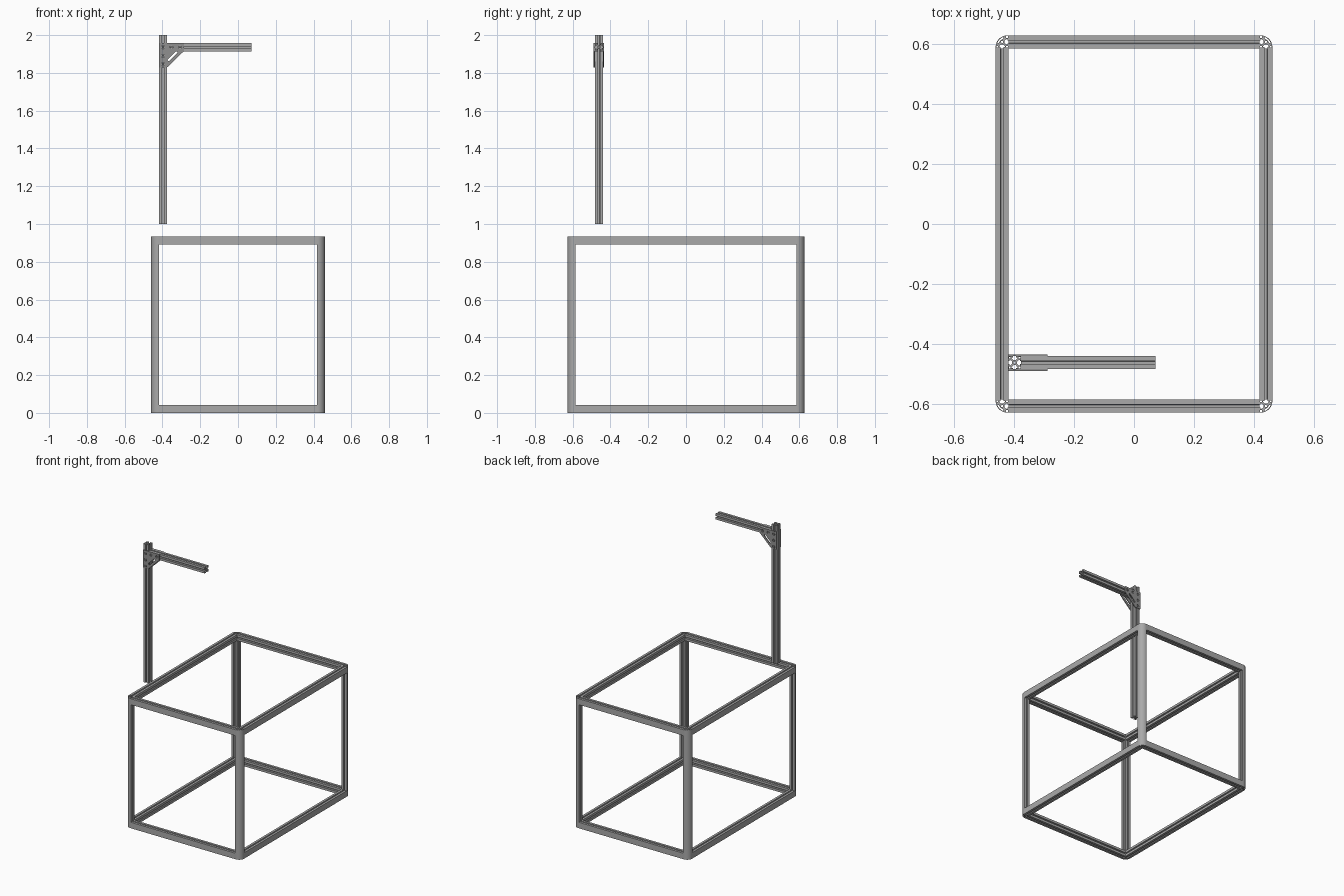
import bpy, bmesh
from math import cos, sin, pi, radians
from mathutils import Vector, Matrix

if "Cube" in bpy.data.objects:
    bpy.data.objects.remove(bpy.data.objects["Cube"])

W = 0.043                     # width of every extrusion
X, Y, Z = Vector((1, 0, 0)), Vector((0, 1, 0)), Vector((0, 0, 1))


def material(name, value):
    m = bpy.data.materials.new(name)
    m.use_nodes = True
    colour = (value, value, value, 1)
    m.diffuse_color = colour
    m.node_tree.nodes["Principled BSDF"].inputs["Base Color"].default_value = colour
    return m


ALUMINIUM = material("aluminium grey", 0.40)
BRACKET = material("bracket grey", 0.28)


def prism(name, loops, length, centre, ax, ay, mat, scale=1.0):
    """Solid from an outline and holes, lying in the ax/ay plane."""
    cu = bpy.data.curves.new(name, "CURVE")
    cu.dimensions = "2D"
    cu.fill_mode = "BOTH"
    cu.extrude = length / 2
    for loop in loops:
        sp = cu.splines.new("POLY")
        sp.points.add(len(loop) - 1)
        for p, (u, v) in zip(sp.points, loop):
            p.co = (u * scale, v * scale, 0, 1)
        sp.use_cyclic_u = True
    tmp = bpy.data.objects.new(name + " outline", cu)
    bpy.context.scene.collection.objects.link(tmp)
    deps = bpy.context.evaluated_depsgraph_get()
    me = bpy.data.meshes.new_from_object(tmp.evaluated_get(deps))
    bpy.data.objects.remove(tmp)
    bpy.data.curves.remove(cu)

    basis = Matrix((ax, ay, ax.cross(ay))).transposed().to_4x4()
    bm = bmesh.new()
    bm.from_mesh(me)
    bmesh.ops.remove_doubles(bm, verts=bm.verts, dist=1e-5)
    bm.transform(Matrix.Translation(centre) @ basis)
    bmesh.ops.recalc_face_normals(bm, faces=bm.faces)
    for f in bm.faces:
        f.smooth = True
        f.material_index = 0
    bm.to_mesh(me)
    bm.free()
    me.set_sharp_from_angle(angle=radians(25))
    me.name = name
    me.materials.clear()
    me.materials.append(mat)
    ob = bpy.data.objects.new(name, me)
    bpy.context.scene.collection.objects.link(ob)
    return ob


def arc(cx, cy, r, a0, a1, n):
    return [(cx + r * cos(radians(a0 + (a1 - a0) * i / n)),
             cy + r * sin(radians(a0 + (a1 - a0) * i / n))) for i in range(n + 1)]


def circle(cx, cy, r, n=12):
    return arc(cx, cy, r, 0, 360, n)[:-1]


def turn(points, k):
    c, s = round(cos(k * pi / 2)), round(sin(k * pi / 2))
    return [(c * x - s * y, s * x + c * y) for x, y in points]


# T-slot cross-section on a unit square; side 0 faces -y, then counter-clockwise
HALF = [(-.22, -.4), (-.22, -.34), (-.1, -.2)]
CAVITY = HALF + [(-x, y) for x, y in reversed(HALF)]
SLOT = [(-.11, -.5), (-.11, -.4)] + CAVITY + [(.11, -.4), (.11, -.5)]
CORNER = [(-.45, -.45), (-.31, -.45), (-.31, -.31), (-.45, -.31)]


def rail_section(closed=()):
    outline, holes = [], [circle(0, 0, .09)]
    for k in range(4):
        outline += turn([(-.5, -.5)] + ([] if k in closed else SLOT), k)
        holes.append(turn(CORNER, k))
        if k in closed:
            holes.append(turn(CAVITY, k))
    return [outline] + holes


def corner_section():
    outline = turn([(-.5, -.5)] + SLOT, 1) + turn([(-.5, -.5)] + SLOT, 2)
    outline += [(-.5, .5)] + arc(.4, .4, .9, 180, 270, 12)
    hollow = arc(.4, .4, .84, 203, 247, 6) + arc(.4, .4, .73, 247, 203, 6)
    return [outline, hollow, circle(0, 0, .09)] + [turn(CORNER, k) for k in (1, 2, 3)]


# Box frame: rounded corner posts and rails with a flat outer face
HX, HY, H = .46, .627, .935
cx, cy = HX - W / 2, HY - W / 2
side_x = {-1: "right", 1: "left"}
side_y = {-1: "front", 1: "back"}
for sx in (-1, 1):
    for sy in (-1, 1):
        prism(f"corner_post_{side_y[sy]}_{side_x[sx]}", corner_section(), H,
              Vector((sx * cx, sy * cy, H / 2)), -sx * X, -sy * Y, ALUMINIUM, W)
for level, z in (("bottom", W / 2), ("top", H - W / 2)):
    for s in (-1, 1):
        prism(f"{level}_rail_{side_y[s]}", rail_section([0]), 2 * (HX - W),
              Vector((0, s * cy, z)), Z, -s * Y, ALUMINIUM, W)
        prism(f"{level}_rail_{side_x[s]}", rail_section([0]), 2 * (HY - W),
              Vector((s * cx, 0, z)), Z, -s * X, ALUMINIUM, W)

# Mast and horizontal arm above the frame
MX, MY, AZ = -.397, -.461, 1.936
arm_start, arm_end = MX + W / 2, .071
prism("mast", rail_section(), 1.0, Vector((MX, MY, 1.5)), X, Y, ALUMINIUM, W)
prism("arm", rail_section(), arm_end - arm_start,
      Vector(((arm_start + arm_end) / 2, MY, AZ)), Y, Z, ALUMINIUM, W)

# Gusset plates on both sides of the joint, with a diagonal slot and bolts
left, right, low, high = MX - W / 2, -.287, 1.829, AZ + W / 2
plate = [(left, low), (left + W, low), (right, high - W), (right, high), (left, high)]
d = .02
slot = (arc(-.347 + d, 1.888 + d, .006, -45, 135, 6)
        + arc(-.347 - d, 1.888 - d, .006, 135, 315, 6))
bolts = [(MX, AZ), (-.353, AZ), (-.307, AZ), (MX, 1.89), (MX, 1.846)]
T = .006
for s in (-1, 1):
    y = MY + s * (W + T) / 2
    holes = [circle(u, v, .009) for u, v in bolts]
    prism(f"gusset_plate_{side_y[s]}", [plate, slot] + holes, T,
          Vector((0, y, 0)), X, Z, BRACKET)
    for i, (u, v) in enumerate(bolts):
        prism(f"bolt_{side_y[s]}_{i + 1}", [circle(0, 0, .006), circle(0, 0, .0025, 6)],
              T, Vector((u, y, v)), X, Z, ALUMINIUM)
